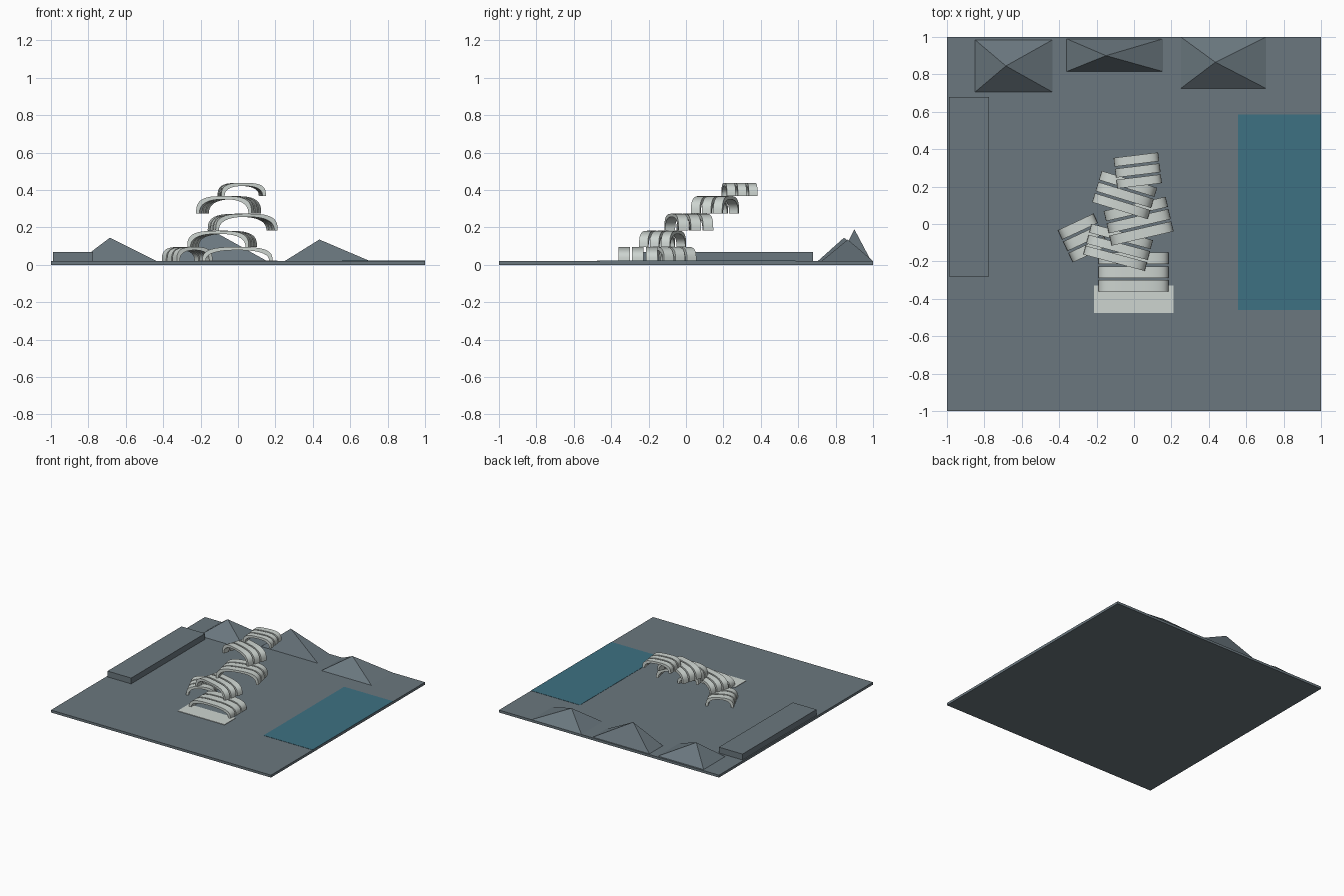
import bpy, bmesh, math
from mathutils import Matrix

if "Cube" in bpy.data.objects:
    bpy.data.objects.remove(bpy.data.objects["Cube"])


def material(name, rgb):
    m = bpy.data.materials.new(name)
    m.diffuse_color = (*rgb, 1)
    m.use_nodes = True
    m.node_tree.nodes["Principled BSDF"].inputs["Base Color"].default_value = m.diffuse_color
    return m


GREY = material("slate grey", (0.145, 0.185, 0.21))
BLUE = material("water blue", (0.048, 0.165, 0.225))
PALE = material("pale stone", (0.61, 0.66, 0.63))
GROUND = 0.02


def finish(name, bm, mat):
    bmesh.ops.recalc_face_normals(bm, faces=bm.faces)
    me = bpy.data.meshes.new(name)
    bm.to_mesh(me)
    bm.free()
    me.materials.append(mat)
    ob = bpy.data.objects.new(name, me)
    bpy.context.collection.objects.link(ob)
    return ob


def box(name, x0, x1, y0, y1, z0, z1, mat):
    bm = bmesh.new()
    bmesh.ops.create_cube(bm, size=1, matrix=Matrix.Translation(
        ((x0 + x1) / 2, (y0 + y1) / 2, (z0 + z1) / 2))
        @ Matrix.Diagonal((x1 - x0, y1 - y0, z1 - z0, 1)))
    return finish(name, bm, mat)


def hill(name, x0, x1, y0, y1, apex):
    bm = bmesh.new()
    base = [bm.verts.new((x, y, GROUND)) for x, y in
            ((x0, y0), (x1, y0), (x1, y1), (x0, y1))]
    top = bm.verts.new(apex)
    bm.faces.new(base)
    for i in range(4):
        bm.faces.new((base[i], base[(i + 1) % 4], top))
    return finish(name, bm, GREY)


def arch(half, height, n, steps=28):
    """Half superellipse from the right foot to the left foot."""
    pts = []
    for i in range(steps + 1):
        a = math.pi * i / steps
        c, s = math.cos(a), max(math.sin(a), 0)
        pts.append((math.copysign(abs(c) ** (2 / n), c) * half, s ** (2 / n) * height))
    return pts


def module(name, cx, cy, angle, width, depth, z0, z1):
    """Three open arched shells side by side with narrow gaps."""
    bm = bmesh.new()
    h = z1 - z0
    outer = arch(width / 2, h, 3.1)
    inner = arch(width / 2 - 0.018, h - 0.017, 2.5)
    gap = 0.012
    seg = (depth - 2 * gap) / 3
    for k in range(3):
        y0 = -depth / 2 + k * (seg + gap)
        rings = [[bm.verts.new((x, y, z)) for x, z in pts]
                 for pts, y in ((outer, y0), (outer, y0 + seg),
                                (inner, y0 + seg), (inner, y0))]
        for r in range(4):
            a, b = rings[r], rings[(r + 1) % 4]
            for i in range(len(a) - 1):
                bm.faces.new((a[i], a[i + 1], b[i + 1], b[i]))
        for i in (0, -1):
            bm.faces.new([ring[i] for ring in rings])
    ob = finish(name, bm, PALE)
    ob.location = (cx, cy, z0)
    ob.rotation_euler.z = math.radians(angle)
    bpy.ops.object.select_all(action='DESELECT')
    ob.select_set(True)
    bpy.context.view_layer.objects.active = ob
    bpy.ops.object.shade_smooth_by_angle(angle=math.radians(35))


# Site: ground slab, water, entrance paving and long raised block
box("ground_slab", -1, 1, -1, 1, 0, GROUND, GREY)
box("water", 0.555, 1, -0.46, 0.585, GROUND - 0.004, GROUND + 0.002, BLUE)
box("entrance_paving", -0.215, 0.21, -0.475, -0.33, GROUND - 0.004, GROUND + 0.004, PALE)
box("long_block", -0.99, -0.775, -0.28, 0.68, GROUND, 0.068, GREY)

# Hills along the back edge
hill("hill_left", -0.85, -0.435, 0.705, 0.985, (-0.685, 0.845, 0.145))
hill("hill_middle", -0.36, 0.155, 0.815, 0.99, (-0.15, 0.9, 0.19))
hill("hill_right", 0.25, 0.705, 0.725, 1.0, (0.435, 0.865, 0.135))

# Stepped stack of arched modules
module("arch_entrance", -0.003, -0.257, 0, 0.375, 0.21, 0.02, 0.095)
module("arch_side", -0.272, -0.075, 25, 0.21, 0.19, 0.02, 0.095)
module("arch_second", -0.085, -0.125, -15, 0.34, 0.17, 0.095, 0.182)
module("arch_third", 0.025, 0.015, 13, 0.34, 0.19, 0.182, 0.273)
module("arch_fourth", -0.05, 0.155, -17, 0.31, 0.175, 0.273, 0.367)
module("arch_top", 0.02, 0.286, 7, 0.24, 0.165, 0.367, 0.438)
